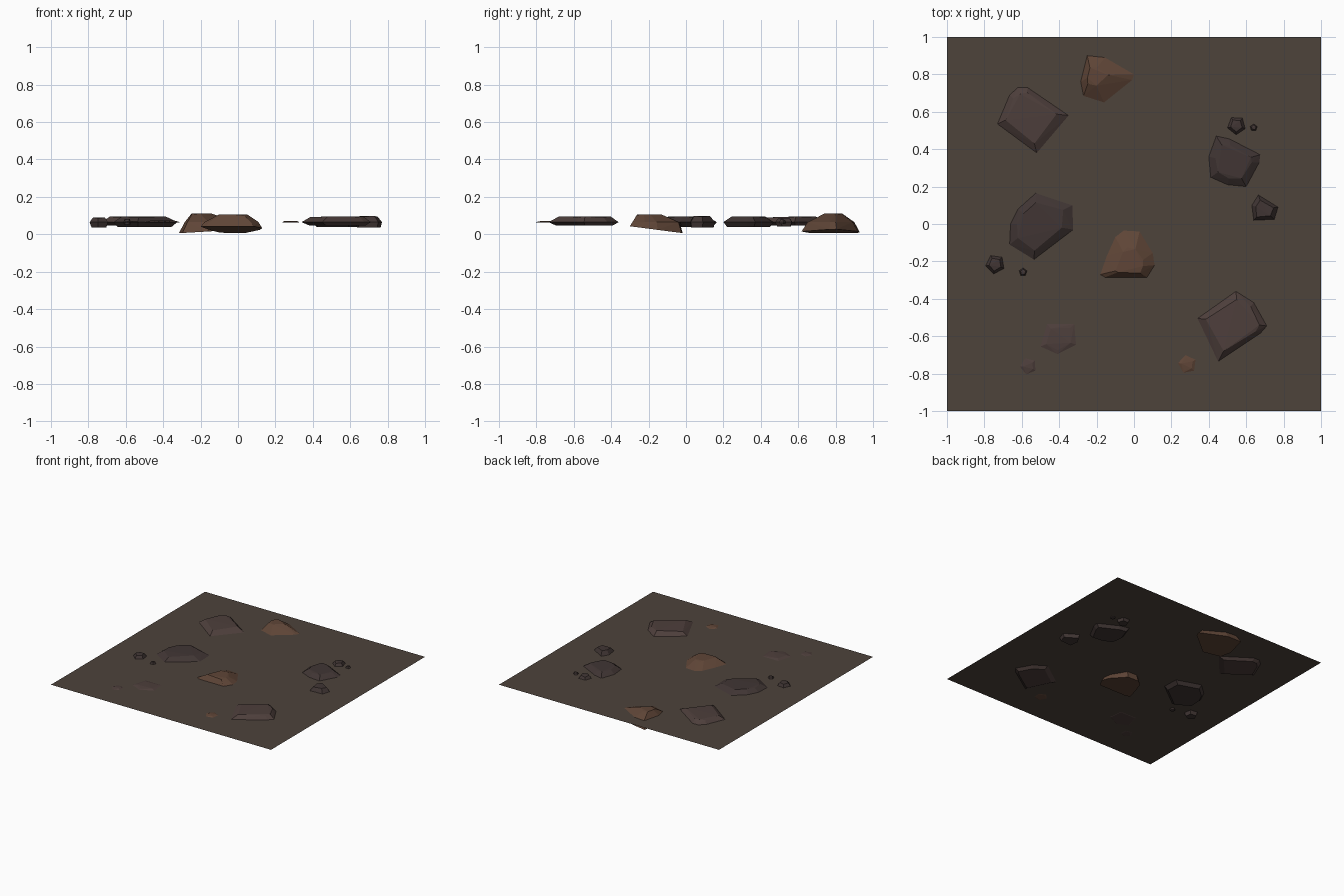
import bpy, bmesh, math

if "Cube" in bpy.data.objects:
    bpy.data.objects.remove(bpy.data.objects["Cube"])

GROUND = 0.065


def material(name, rgb):
    m = bpy.data.materials.new(name)
    m.diffuse_color = (*rgb, 1)
    m.use_nodes = True
    m.node_tree.nodes["Principled BSDF"].inputs["Base Color"].default_value = m.diffuse_color
    return m


SOIL = material("soil", (0.075, 0.056, 0.044))
BROWN = material("brown_stone", (0.115, 0.06, 0.038))
DARK = material("dark_stone", (0.052, 0.036, 0.034))
SLATE = material("slate", (0.075, 0.049, 0.044))


def hull(name, verts, mat):
    bm = bmesh.new()
    for v in verts:
        bm.verts.new(v)
    res = bmesh.ops.convex_hull(bm, input=bm.verts)
    loose = [v for v in bm.verts if not v.link_faces]
    bmesh.ops.delete(bm, geom=loose, context='VERTS')
    bmesh.ops.recalc_face_normals(bm, faces=bm.faces)
    me = bpy.data.meshes.new(name)
    bm.to_mesh(me)
    bm.free()
    me.materials.append(mat)
    ob = bpy.data.objects.new(name, me)
    bpy.context.collection.objects.link(ob)


def stone(name, mat, outline, top, base, crown=(0, 0), tilt=(0, 0)):
    """Faceted stone: base ring, outline at ground level, smaller top ring.
    top/base are (scale, z); crown shifts the top; tilt slopes the base."""
    cx = sum(p[0] for p in outline) / len(outline)
    cy = sum(p[1] for p in outline) / len(outline)
    verts = []
    for i, (x, y) in enumerate(outline):
        dx, dy = x - cx, y - cy
        verts.append((x, y, GROUND))
        s = top[0] * (1 if i % 2 else 0.92)
        verts.append((cx + crown[0] + dx * s, cy + crown[1] + dy * s,
                      top[1] - 0.004 * (i % 2)))
        bx, by = dx * base[0], dy * base[0]
        verts.append((cx + bx, cy + by, base[1] + tilt[0] * bx + tilt[1] * by))
    hull(name, verts, mat)


def pebble(name, mat, x, y, r, z0, z1, turn=0.3):
    ring = [(x + r * math.cos(turn + k * math.tau / 5),
             y + r * math.sin(turn + k * math.tau / 5)) for k in range(5)]
    stone(name, mat, ring, (0.7, z1), (0.8, z0))


# Ground sheet
bpy.ops.mesh.primitive_plane_add(size=2, location=(0, 0, GROUND))
ground = bpy.context.object
ground.name = "ground_sheet"
ground.data.materials.append(SOIL)

# Large brown boulders, sunk through the ground
stone("brown_boulder_back", BROWN,
      [(-.25, .9), (-.155, .89), (0, .8), (-.01, .77), (-.16, .65), (-.27, .685), (-.285, .76)],
      (0.42, 0.11), (1.25, 0.015), crown=(-.04, .01), tilt=(.06, 0))
stone("brown_boulder_front", BROWN,
      [(-.18, -.27), (-.145, -.17), (-.1, -.07), (-.055, -.035), (.03, -.04),
       (.1, -.155), (.11, -.22), (.07, -.285), (-.155, -.285)],
      (0.55, 0.107), (1.13, 0.026), crown=(.01, -.03), tilt=(0, -.13))

# Flat slate slabs
stone("slab_back", SLATE,
      [(-.62, .73), (-.57, .73), (-.35, .58), (-.52, .38), (-.73, .535), (-.665, .69)],
      (0.78, 0.094), (0.8, 0.046))
stone("slab_front", SLATE,
      [(.545, -.36), (.64, -.42), (.71, -.545), (.675, -.585), (.45, -.735), (.34, -.505)],
      (0.8, 0.095), (0.8, 0.046))

# Dark rounded stones
stone("dark_stone_right", DARK,
      [(.44, .47), (.51, .455), (.675, .37), (.67, .33), (.6, .2), (.5, .21), (.41, .25), (.4, .36)],
      (0.72, 0.095), (0.85, 0.04))
stone("dark_stone_left", DARK,
      [(-.525, .165), (-.33, .1), (-.325, -.03), (-.535, -.19), (-.665, -.11), (-.66, 0), (-.62, .08)],
      (0.75, 0.095), (0.85, 0.04))
stone("dark_stone_small", DARK,
      [(.665, .155), (.77, .09), (.75, .025), (.64, .02), (.63, .1)],
      (0.7, 0.098), (0.9, 0.036))

# Thin flakes lying just proud of the ground
stone("flake_large", SLATE,
      [(-.465, -.535), (-.32, -.535), (-.31, -.645), (-.41, -.695), (-.5, -.655)],
      (0.75, 0.073), (0.95, 0.063))
pebble("flake_small", SLATE, -.565, -.76, 0.045, 0.063, 0.071, 0.7)
pebble("flake_brown", BROWN, .285, -.75, 0.05, 0.063, 0.072, 0.5)

# Pebbles
pebble("pebble_right", DARK, .548, .527, 0.05, 0.042, 0.088, 0.9)
pebble("pebble_right_tiny", DARK, .64, .515, 0.02, 0.055, 0.08)
pebble("pebble_left", DARK, -.742, -.215, 0.052, 0.036, 0.09, 0.8)
pebble("pebble_left_tiny", DARK, -.593, -.257, 0.022, 0.053, 0.082)
